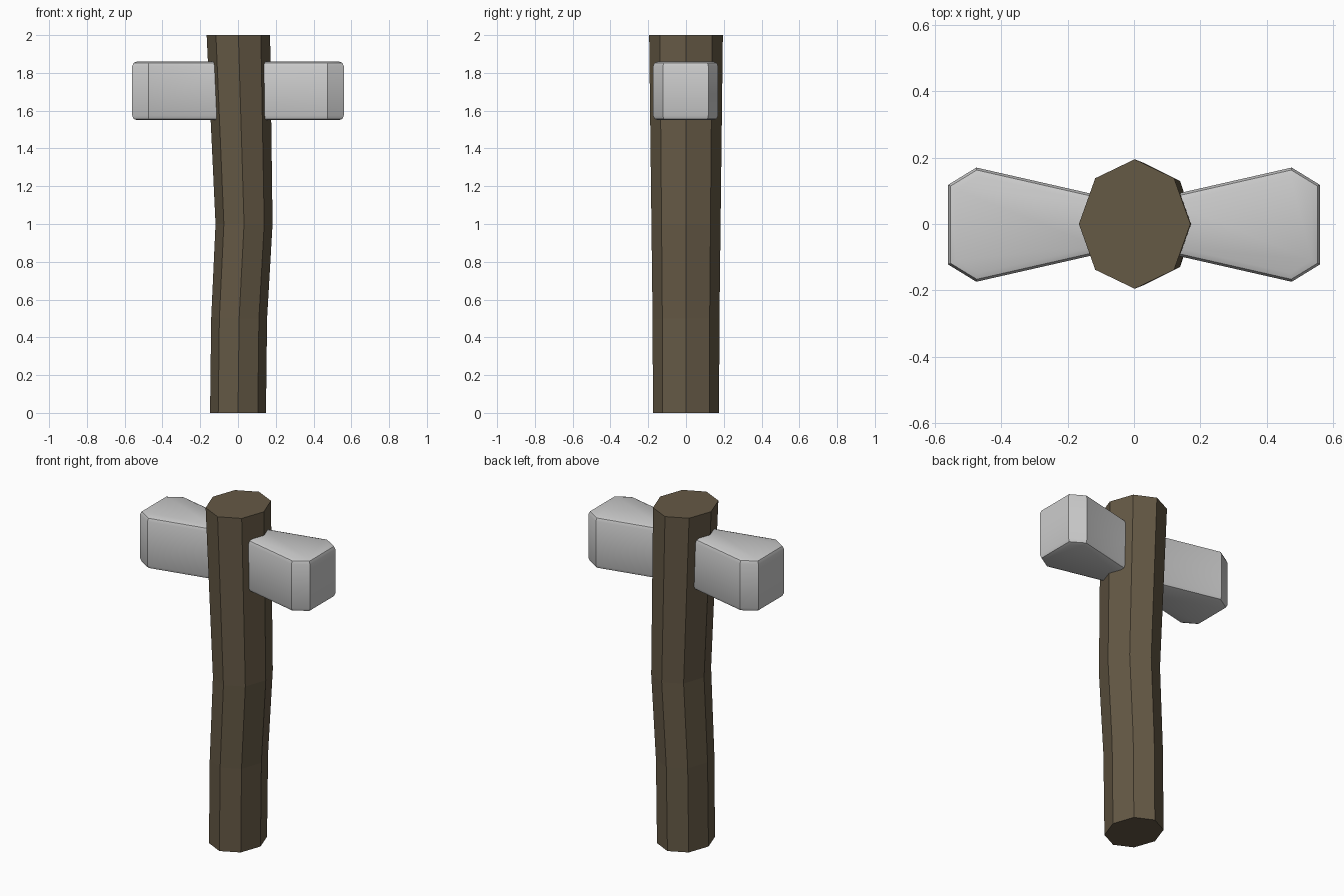
import bpy, bmesh, math

if "Cube" in bpy.data.objects:
    bpy.data.objects.remove(bpy.data.objects["Cube"])


def finish(bm, name, colour=None):
    bmesh.ops.recalc_face_normals(bm, faces=bm.faces)
    mesh = bpy.data.meshes.new(name)
    bm.to_mesh(mesh)
    bm.free()
    obj = bpy.data.objects.new(name, mesh)
    bpy.context.collection.objects.link(obj)
    if colour:
        mat = bpy.data.materials.new(name + "_colour")
        mat.diffuse_color = colour
        mat.use_nodes = True
        mat.node_tree.nodes["Principled BSDF"].inputs["Base Color"].default_value = mat.diffuse_color
        mesh.materials.append(mat)
    return obj


# Handle: slightly bent eight-sided pole, each ring is (z, centre x, radius x, radius y)
rings = [(0, 0, 0.148, 0.175), (0.5, 0.006, 0.148, 0.177),
         (1.0, 0.032, 0.151, 0.183), (2.0, 0.002, 0.168, 0.195)]
bm = bmesh.new()
loops = []
for z, cx, rx, ry in rings:
    loops.append([bm.verts.new((cx + rx * math.cos(i * math.pi / 4),
                                ry * math.sin(i * math.pi / 4), z)) for i in range(8)])
for low, high in zip(loops, loops[1:]):
    for i in range(8):
        j = (i + 1) % 8
        bm.faces.new((low[i], low[j], high[j], high[i]))
bm.faces.new(loops[0][::-1])
bm.faces.new(loops[-1])
finish(bm, "handle", (0.13, 0.10, 0.06, 1))

# Head: double-ended block, one quarter outline mirrored around the handle
quarter = [(0.56, 0.12), (0.475, 0.172), (0.11, 0.089)]
half = quarter + [(-x, y) for x, y in reversed(quarter)]
outline = half + [(-x, -y) for x, y in half]
bm = bmesh.new()
bottom = bm.faces.new([bm.verts.new((x, y - 0.002, 1.55)) for x, y in outline])
ext = bmesh.ops.extrude_face_region(bm, geom=[bottom], use_keep_orig=True)
for v in ext["geom"]:
    if isinstance(v, bmesh.types.BMVert):
        v.co.z = 1.86
bmesh.ops.recalc_face_normals(bm, faces=bm.faces)

# Rounded top and bottom rims
rims = [e for e in bm.edges if abs(e.verts[0].co.z - e.verts[1].co.z) < 1e-5]
bmesh.ops.bevel(bm, geom=rims, offset=0.024, offset_type='OFFSET', segments=2,
                profile=0.5, affect='EDGES')
head = finish(bm, "hammer_head")
bpy.context.view_layer.objects.active = head
head.select_set(True)
bpy.ops.object.shade_smooth_by_angle(angle=math.radians(30))
